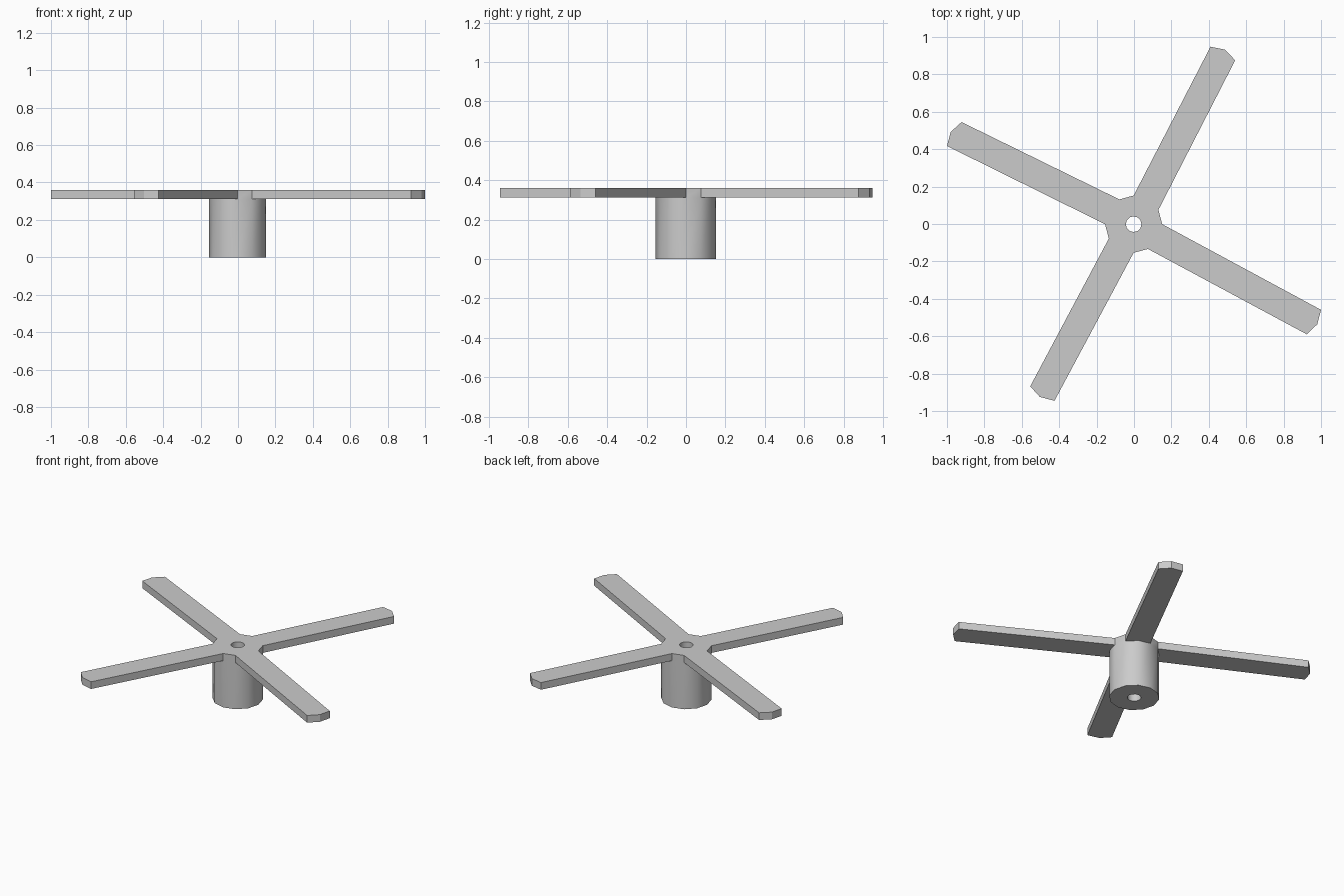
import bpy, bmesh
from math import cos, sin, pi

if "Cube" in bpy.data.objects:
    bpy.data.objects.remove(bpy.data.objects["Cube"])

N = 12                      # sides of the hub
R, HOLE = 0.153, 0.042      # hub and bore radius
Z0, Z1, Z2 = 0.0, 0.312, 0.36
CX, CY = -0.002, -0.001     # hub centre


def ring(r, z):
    return [(CX + r * cos(2 * pi * i / N), CY + r * sin(2 * pi * i / N), z) for i in range(N)]


def finish(name, faces):
    mesh = bpy.data.meshes.new(name)
    bm = bmesh.new()
    for f in faces:
        bm.faces.new([bm.verts.new(p) for p in f])
    bmesh.ops.remove_doubles(bm, verts=bm.verts, dist=1e-5)
    bm.to_mesh(mesh)
    bm.free()
    ob = bpy.data.objects.new(name, mesh)
    bpy.context.collection.objects.link(ob)
    return ob


# Hub with a through bore; its upper rim is left open where blades join
ob_, om, ot = ring(R, Z0), ring(R, Z1), ring(R, Z2)
ib, it = ring(HOLE, Z0), ring(HOLE, Z2)
faces = []
for i in range(N):
    j = (i + 1) % N
    faces += [(ob_[i], ob_[j], om[j], om[i]),
              (it[i], it[j], ib[j], ib[i]),
              (it[i], ot[i], ot[j], it[j]),
              (ib[j], ob_[j], ob_[i], ib[i])]
    if i % 3 == 0:
        faces.append((om[i], om[j], ot[j], ot[i]))
hub = finish("hub", faces)
bpy.context.view_layer.objects.active = hub
hub.select_set(True)
bpy.ops.object.shade_smooth_by_angle(angle=0.6)

# Blades: hub segment at the root, three-point clipped tip, counter-clockwise
tips = {
    1: ((0.541, 0.875), (0.487, 0.932), (0.409, 0.948)),
    4: ((-0.922, 0.545), (-0.98, 0.492), (-1.0, 0.417)),
    7: ((-0.555, -0.868), (-0.503, -0.925), (-0.425, -0.945)),
    10: ((0.924, -0.59), (0.98, -0.536), (1.0, -0.459)),
}
for n, (start, tip) in enumerate(tips.items(), 1):
    root = [om[(start + k) % N][:2] for k in (2, 1, 0)]
    outline = root + list(tip)
    low = [(x, y, Z1) for x, y in outline]
    top = [(x, y, Z2) for x, y in outline]
    faces = [top, low[::-1]]
    for k in range(2, 6):
        m = (k + 1) % 6
        faces.append((low[k], low[m], top[m], top[k]))
    finish(f"blade_{n}", faces)
